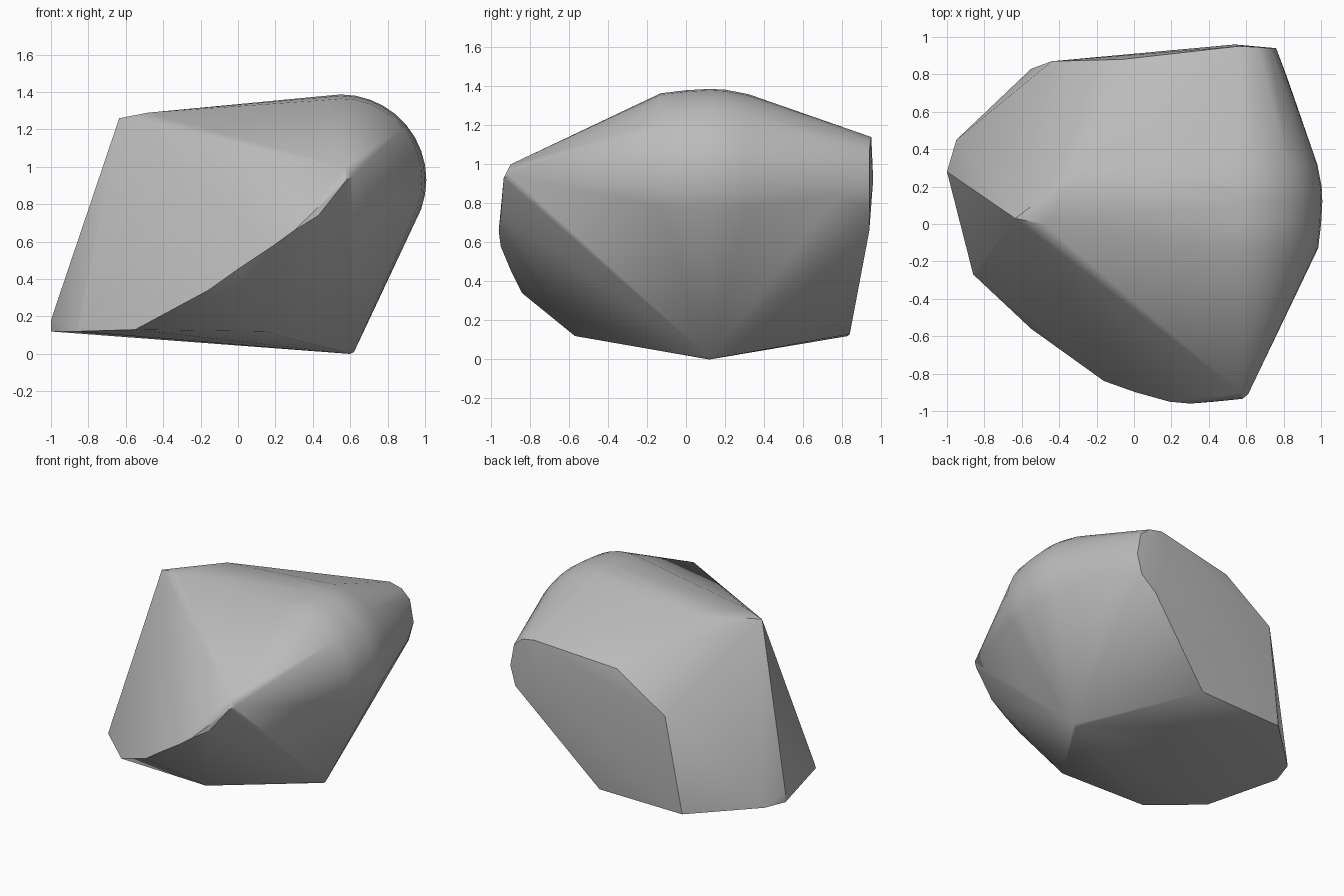
import bpy
import bmesh
import random
from math import cos, sin, radians
from mathutils import Vector

default_cube = bpy.data.objects.get("Cube")
if default_cube:
    bpy.data.objects.remove(default_cube, do_unlink=True)

random.seed(4)


def make_material(name, color):
    material = bpy.data.materials.new(name)
    material.use_nodes = True
    material.diffuse_color = color
    shader = material.node_tree.nodes["Principled BSDF"]
    shader.inputs["Base Color"].default_value = color
    shader.inputs["Roughness"].default_value = 0.8
    return material


def shoulder_arc(y, radius, start=100, end=-20, steps=12):
    """Rounded upper left shoulder: an arc in the xz plane at depth y."""
    center = Vector((0.55, y, 0.93))
    points = []
    for step in range(steps + 1):
        angle = radians(start + (end - start) * step / steps)
        points.append(center + radius * Vector((cos(angle), 0, sin(angle))))
    return points


def roughen(point, amount=0.0004):
    """Tiny irregularity, so that no four corners are exactly coplanar."""
    return Vector([value + random.uniform(-amount, amount) for value in point])


def wrap(points):
    """Closed convex skin as outward triangles, grown one corner at a time."""
    middle = sum(points[:4], Vector()) / 4

    def height(face, point):
        a, b, c = (points[i] for i in face)
        return (b - a).cross(c - a).dot(point - a)

    faces = []
    for face in ((0, 1, 2), (0, 1, 3), (0, 2, 3), (1, 2, 3)):
        faces.append(face if height(face, middle) < 0 else face[::-1])
    for index in range(4, len(points)):
        visible = [f for f in faces if height(f, points[index]) > 0]
        edges = {(f[i], f[(i + 1) % 3]) for f in visible for i in range(3)}
        rim = [edge for edge in edges if edge[::-1] not in edges]
        faces = [f for f in faces if f not in visible]
        faces += [(a, b, index) for a, b in rim]
    return faces


def make_hull(name, corners, material):
    points = [roughen(corner) for corner in corners]
    mesh = bpy.data.meshes.new(name)
    bm = bmesh.new()
    verts = [bm.verts.new(point) for point in points]
    for face in wrap(points):
        bm.faces.new([verts[i] for i in face])
    inside = [vert for vert in bm.verts if not vert.link_faces]
    bmesh.ops.delete(bm, geom=inside, context="VERTS")
    bm.to_mesh(mesh)
    bm.free()
    mesh.materials.append(material)
    rock = bpy.data.objects.new(name, mesh)
    bpy.context.collection.objects.link(rock)
    return rock


# Main corners: peak, bottom tip, front nose and back corner
main_corners = [(-.635, .03, 1.26), (.6, .12, 0), (.61, -.91, .95), (.76, .94, .9)]

# Crown beside the peak, and the corners of the underside
crown = [(-.48, 0, 1.29), (-.29, .29, 1.305)]
underside = [(.62, .12, .01), (.14, -.57, .12), (.11, .84, .13)]

# Low right-hand toe
toe = [(-1, .28, .12), (-1, .28, .18), (-.95, .45, .13),
       (-.86, -.27, .12), (-.85, -.27, .15)]

# Curved ridge climbing along the front to a rounded nose
front_ridge = [(-.55, -.56, .13), (-.16, -.84, .34), (.01, -.9, .46),
               (.19, -.95, .58), (.3, -.96, .66), (.43, -.95, .74)]
nose = [(.57, -.9, 1), (.58, -.935, .93), (.62, -.89, .95)]

# Flat back with a rounded upper corner
back_plane = [(-.55, .83, .12), (-.44, .87, .82), (-.06, .88, 1.07), (.42, .88, .49)]
back_corner = [(.56, .95, 1.14), (.66, .945, 1.12), (.73, .94, 1.06),
               (.72, .94, .76), (.6, .94, .66), (.54, .96, .92),
               (.82, .78, .84), (.77, .79, 1.08)]

# Broad rounded shoulder, fullest in the middle
shoulder = []
for depth, size in ((-.13, .435), (0, .45), (.12, .457), (.2, .453), (.32, .43)):
    shoulder += shoulder_arc(depth, size)

gray = make_material("stone gray", (0.5, 0.5, 0.5, 1))
rock = make_hull("rock", main_corners + crown + underside + toe + front_ridge
                 + nose + back_plane + back_corner + shoulder, gray)

# Soft shading that keeps the hard creases
bpy.ops.object.select_all(action="DESELECT")
rock.select_set(True)
bpy.context.view_layer.objects.active = rock
bpy.ops.object.shade_smooth_by_angle(angle=radians(30))
